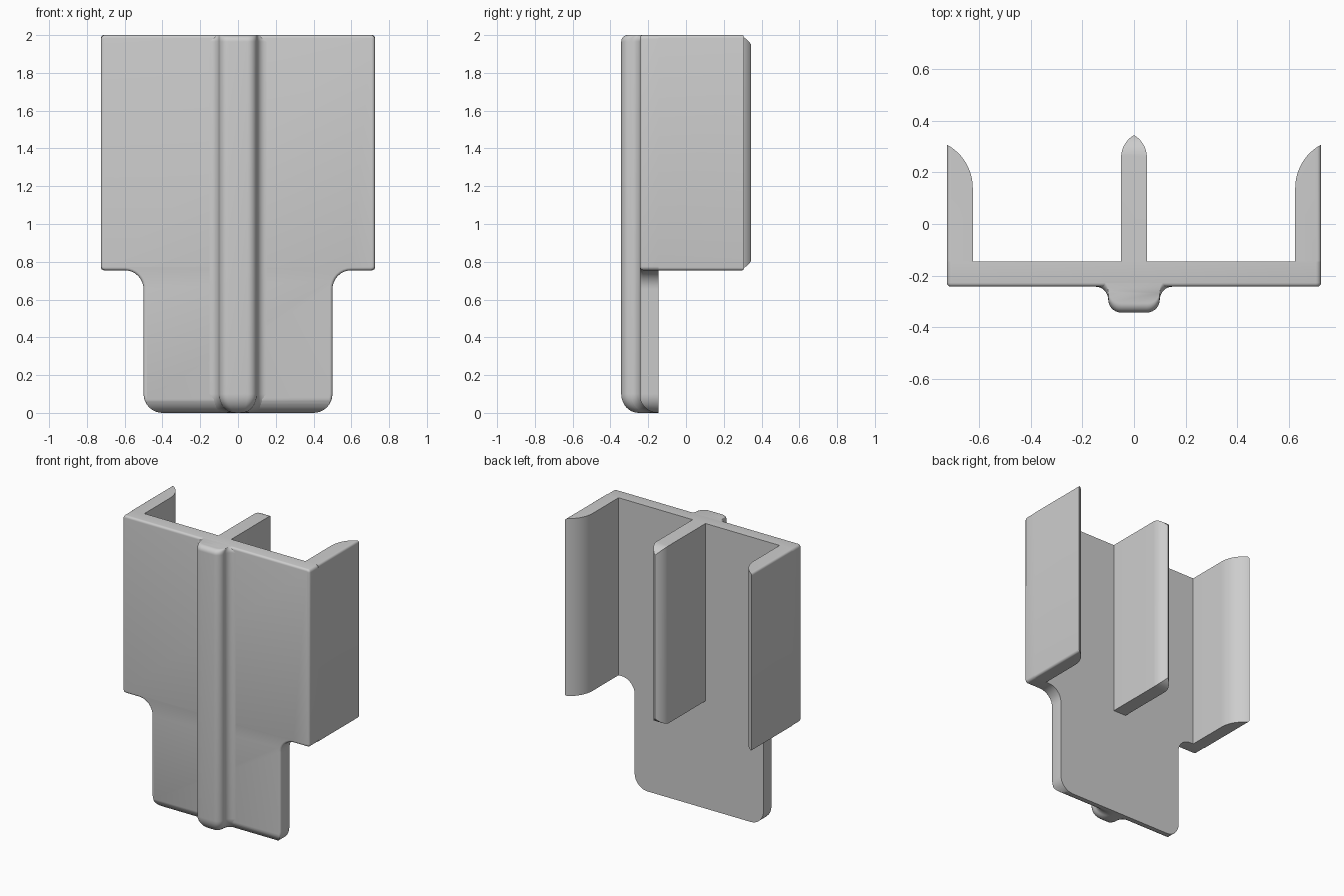
import bpy, bmesh
from math import sin, cos, radians, sqrt

if "Cube" in bpy.data.objects:
    bpy.data.objects.remove(bpy.data.objects["Cube"])

SHADE = (0.61, 0.61, 0.61, 1)
grey = bpy.data.materials.new("plain grey")
grey.use_nodes = True
grey.diffuse_color = SHADE
grey.node_tree.nodes["Principled BSDF"].inputs["Base Color"].default_value = SHADE

TOP, STEP = 2.0, 0.755        # heights of the top and of the shoulder
FRONT, BACK = -0.243, -0.145  # faces of the plate
HALF, LEG = 0.725, 0.5        # half widths above and below the shoulder
ROUND, CORNER, EDGE = 0.1, 0.02, 0.015  # roundings, large to small


def arc(cx, cy, r, a0, a1, n=8):
    """Points on an arc, angles in degrees."""
    angles = [radians(a0 + (a1 - a0) * i / n) for i in range(n + 1)]
    return [(cx + r * cos(a), cy + r * sin(a)) for a in angles]


def mirrored(points):
    """Close a right-hand half profile with its mirror image."""
    other = [(-x, y) for x, y in reversed(points)]
    return points + [p for p in other if abs(p[0]) > 1e-6]


def prism(name, points, axis, levels, flip=1):
    """Extrude a profile along an axis through the given levels."""
    place = {"x": lambda p, l: (l, p[0], p[1]),
             "y": lambda p, l: (p[0], l, p[1]),
             "z": lambda p, l: (flip * p[0], p[1], l)}[axis]
    bm = bmesh.new()
    rings = [[bm.verts.new(place(p, l)) for p in points] for l in levels]
    n = len(points)
    for low, high in zip(rings, rings[1:]):
        for i in range(n):
            j = (i + 1) % n
            bm.faces.new((low[i], low[j], high[j], high[i]))
    bm.faces.new(rings[0])
    bm.faces.new(rings[-1])
    bmesh.ops.recalc_face_normals(bm, faces=bm.faces)
    mesh = bpy.data.meshes.new(name)
    mesh.materials.append(grey)
    obj = bpy.data.objects.new(name, mesh)
    bpy.context.collection.objects.link(obj)
    bm.to_mesh(mesh)
    bm.free()
    return obj


def round_edges(obj, rule):
    """Bevel the edges whose two ends both satisfy the rule."""
    bm = bmesh.new()
    bm.from_mesh(obj.data)
    edges = [e for e in bm.edges if all(rule(v.co) for v in e.verts)]
    bmesh.ops.bevel(bm, geom=edges, offset=EDGE, segments=4, profile=0.5, affect='EDGES')
    bm.to_mesh(obj.data)
    bm.free()


def activate(obj):
    bpy.ops.object.select_all(action='DESELECT')
    obj.select_set(True)
    bpy.context.view_layer.objects.active = obj


def intersect(obj, cutter):
    """Keep only what lies inside the cutter."""
    activate(obj)
    mod = obj.modifiers.new("trim", 'BOOLEAN')
    mod.operation, mod.object, mod.solver = 'INTERSECT', cutter, 'EXACT'
    bpy.ops.object.modifier_apply(modifier=mod.name)
    bpy.data.objects.remove(cutter)


def smooth(obj):
    activate(obj)
    bpy.ops.object.shade_smooth_by_angle(angle=radians(32))


# Front plate: stepped outline, small front rounding, large bottom rounding
half_outline = (arc(LEG - ROUND, ROUND, ROUND, -90, 0)
                + arc(LEG + ROUND, STEP - ROUND, ROUND, 180, 90)
                + arc(HALF - CORNER, STEP + CORNER, CORNER, -90, 0, 4)
                + arc(HALF - CORNER, TOP - CORNER, CORNER, 0, 90, 4))
plate = prism("front_plate", mirrored(half_outline), "y", (FRONT, BACK))
round_edges(plate, lambda c: abs(c.y - FRONT) < 1e-4)
# The cutter stands slightly proud of the plate so no faces coincide
bend = BACK - FRONT + 0.004
side = arc(BACK, bend - 0.001, bend, 180, 270, 12) + [(0, -0.001), (0, 3), (BACK - bend, 3)]
intersect(plate, prism("plate_cutter", side, "x", (-1, 1)))
smooth(plate)

# Centre rib: flared bar that follows the roundings and narrows at the foot
half_rib = ([(0.0, -0.343)] + arc(0.05, -0.293, 0.05, -90, 0)
            + arc(0.15, -0.293, 0.05, 180, 90) + [(0.15, FRONT + 0.002)])
CAP, SINK, NARROW = 0.035, 0.092, 0.08
turns = [radians(90 * i / 8) for i in range(9)]
levels = ([ROUND * (1 - cos(a)) for a in turns]
          + [TOP - CAP + CAP * sin(a) for a in turns])
rib = prism("front_rib", mirrored(half_rib), "z", levels)
for v in rib.data.vertices:
    low = min(1.0, max(0.0, 1 - v.co.z / ROUND))
    high = min(1.0, max(0.0, (v.co.z - TOP + CAP) / CAP))
    foot = 1 - sqrt(1 - low * low)
    v.co.y += SINK * foot + CAP * (1 - sqrt(1 - high * high))
    v.co.x -= NARROW * foot * max(-1.0, min(1.0, v.co.x / 0.1))
smooth(rib)

# Side walls: inner face curves out to a thin rear edge
curve = arc(0.815, 0.14, 0.19, 118.3, 180, 12)
wall_profile = [(HALF, BACK), (HALF, curve[0][1])] + curve[1:] + [(0.625, BACK)]
for name, sign in (("left_wall", 1), ("right_wall", -1)):
    wall = prism(name, wall_profile, "z", (STEP, TOP), sign)
    for z in (STEP, TOP):
        round_edges(wall, lambda c: abs(abs(c.x) - HALF) < 1e-4 and abs(c.z - z) < 1e-4)
    smooth(wall)

# Centre fin: pointed rear edge, eased at the top and bottom
half_fin = [(0.05, BACK)] + arc(-0.05, 0.258, 0.1, 0, 60)
fin = prism("centre_fin", mirrored(half_fin), "z", (STEP, TOP))
fin_side = ([(-0.4, STEP)] + arc(0.258, STEP + 0.1, 0.1, -90, -25)
            + arc(0.258, TOP - 0.1, 0.1, 25, 90) + [(-0.4, TOP)])
intersect(fin, prism("fin_cutter", fin_side, "x", (-0.3, 0.3)))
smooth(fin)
